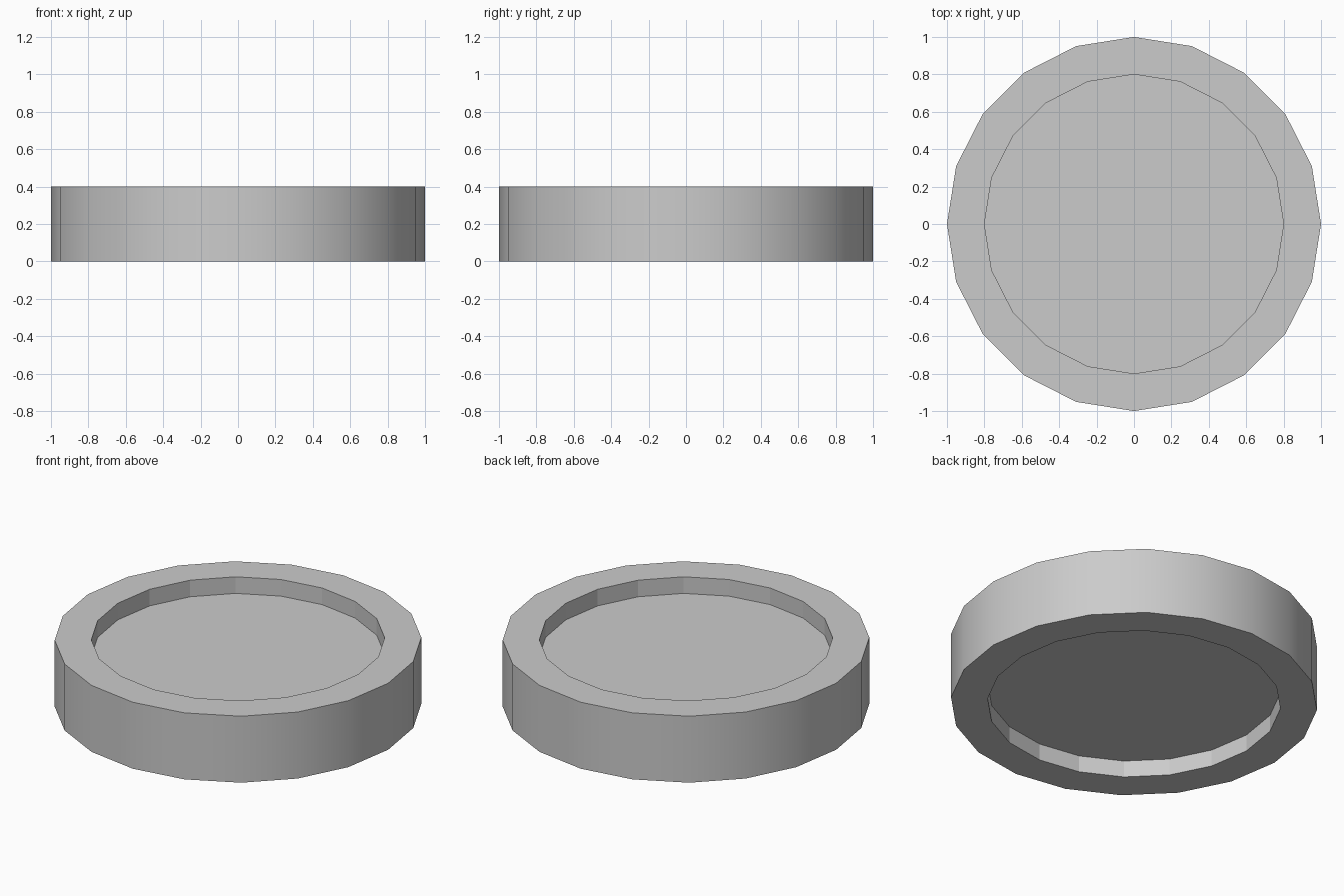
import bpy, bmesh
from math import cos, sin, tau

if "Cube" in bpy.data.objects:
    bpy.data.objects.remove(bpy.data.objects["Cube"])

SIDES = 20
# Profile (radius, z) from the lower recess, around the rim, to the upper recess
PROFILE = [(0.8, 0.1), (0.8, 0.0), (1.0, 0.0), (1.0, 0.4), (0.8, 0.4), (0.8, 0.3)]
OUTER = 2  # profile segment forming the outer wall

bm = bmesh.new()
rings = [[bm.verts.new((r * cos(tau * i / SIDES), r * sin(tau * i / SIDES), z))
          for i in range(SIDES)] for r, z in PROFILE]

# Walls and rims; only the outer wall is smooth
for k in range(len(rings) - 1):
    a, b = rings[k], rings[k + 1]
    for i in range(SIDES):
        j = (i + 1) % SIDES
        face = bm.faces.new((a[i], a[j], b[j], b[i]))
        face.smooth = k == OUTER

# Recessed panels
bm.faces.new(rings[0][::-1])
bm.faces.new(rings[-1])

# Keep the rim corners crisp
for e in bm.edges:
    e.smooth = all(f.smooth for f in e.link_faces)

bmesh.ops.recalc_face_normals(bm, faces=bm.faces)
mesh = bpy.data.meshes.new("recessed_disc")
bm.to_mesh(mesh)
bm.free()
bpy.context.collection.objects.link(bpy.data.objects.new("recessed_disc", mesh))
